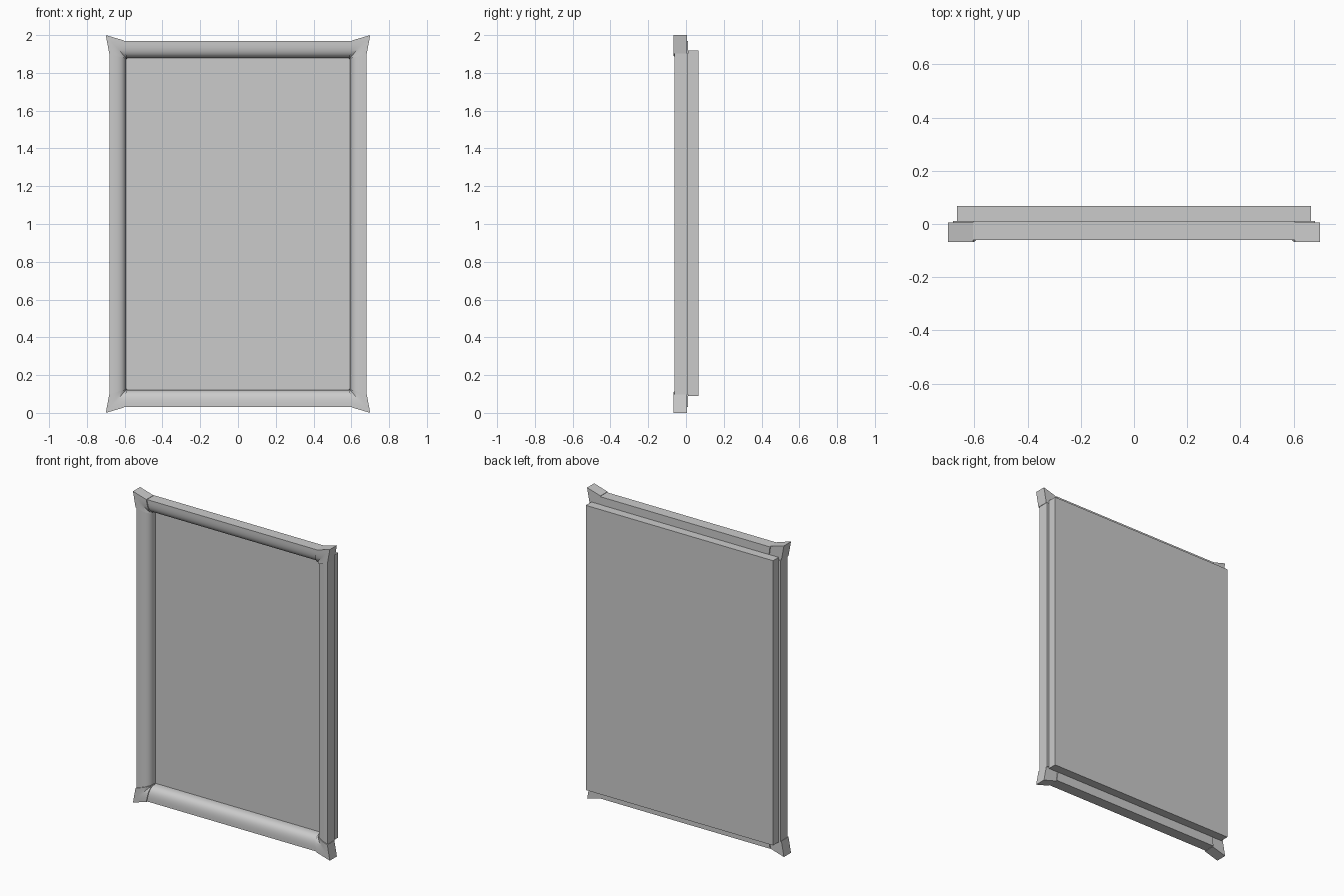
import bpy, bmesh
from math import sin, cos, pi

if "Cube" in bpy.data.objects:
    bpy.data.objects.remove(bpy.data.objects["Cube"])

MID = 1.0                      # mirror height of the whole frame
FRONT, BACK = -0.061, 0.011    # depth range of the rails
INNER_X, INNER_Z = 0.592, 0.122

# Rounded moulding: (position from outer 0 to inner 1, height from 0 to 1)
N = 16
PROFILE = [(sin(i / N * pi / 2) ** (2 / 3), max(0, cos(i / N * pi / 2)) ** (2 / 3))
           for i in range(N + 1)]


def section(outer, inner, front, back):
    """Cross-section standing on the line outer -> inner in the front plane."""
    pts = [(outer[0], back, outer[1] - MID)]
    for t, h in PROFILE:
        pts.append((outer[0] + (inner[0] - outer[0]) * t,
                    back + (front - back) * h,
                    outer[1] + (inner[1] - outer[1]) * t - MID))
    return pts


def loft(name, sections, axes):
    """Skin closed sections, cap the ends, then mirror about the frame centre."""
    bm = bmesh.new()
    rings = [[bm.verts.new(p) for p in s] for s in sections]
    for a, b in zip(rings, rings[1:]):
        for i in range(len(a)):
            j = (i + 1) % len(a)
            bm.faces.new((a[i], a[j], b[j], b[i]))
    bm.faces.new(rings[0])
    bm.faces.new(rings[-1][::-1])
    bmesh.ops.recalc_face_normals(bm, faces=bm.faces)
    mesh = bpy.data.meshes.new(name)
    bm.to_mesh(mesh)
    bm.free()
    ob = bpy.data.objects.new(name, mesh)
    ob.location.z = MID
    bpy.context.collection.objects.link(ob)
    bpy.ops.object.select_all(action='DESELECT')
    ob.select_set(True)
    bpy.context.view_layer.objects.active = ob
    bpy.ops.object.shade_smooth_by_angle(angle=pi / 6)
    mod = ob.modifiers.new("mirror", 'MIRROR')
    mod.use_axis = axes
    mod.use_mirror_merge = False
    return ob


# Top and bottom rails
loft("horizontal_rails",
     [section((s * 0.605, 0.03), (s * INNER_X, INNER_Z), FRONT, BACK) for s in (-1, 1)],
     (False, False, True))

# Left and right rails
loft("side_rails",
     [section((0.68, 0.097), (INNER_X, INNER_Z), FRONT, BACK),
      section((0.68, 2 - 0.097), (INNER_X, 2 - INNER_Z), FRONT, BACK)],
     (True, False, False))

# Flared corner caps, slightly prouder than the rails
tip = (INNER_X - 0.004, INNER_Z + 0.005)
loft("corner_caps",
     [section((0.605, 0.028), tip, -0.067, 0.005),
      section((0.70, 0.0), tip, -0.067, 0.005),
      section((0.682, 0.097), tip, -0.067, 0.005)],
     (True, False, True))

# Backing panel that fills the opening
bpy.ops.mesh.primitive_cube_add(size=1, location=(0, 0.0385, 1.004))
panel = bpy.context.object
panel.name = "back_panel"
panel.scale = (1.332, 0.057, 1.83)
